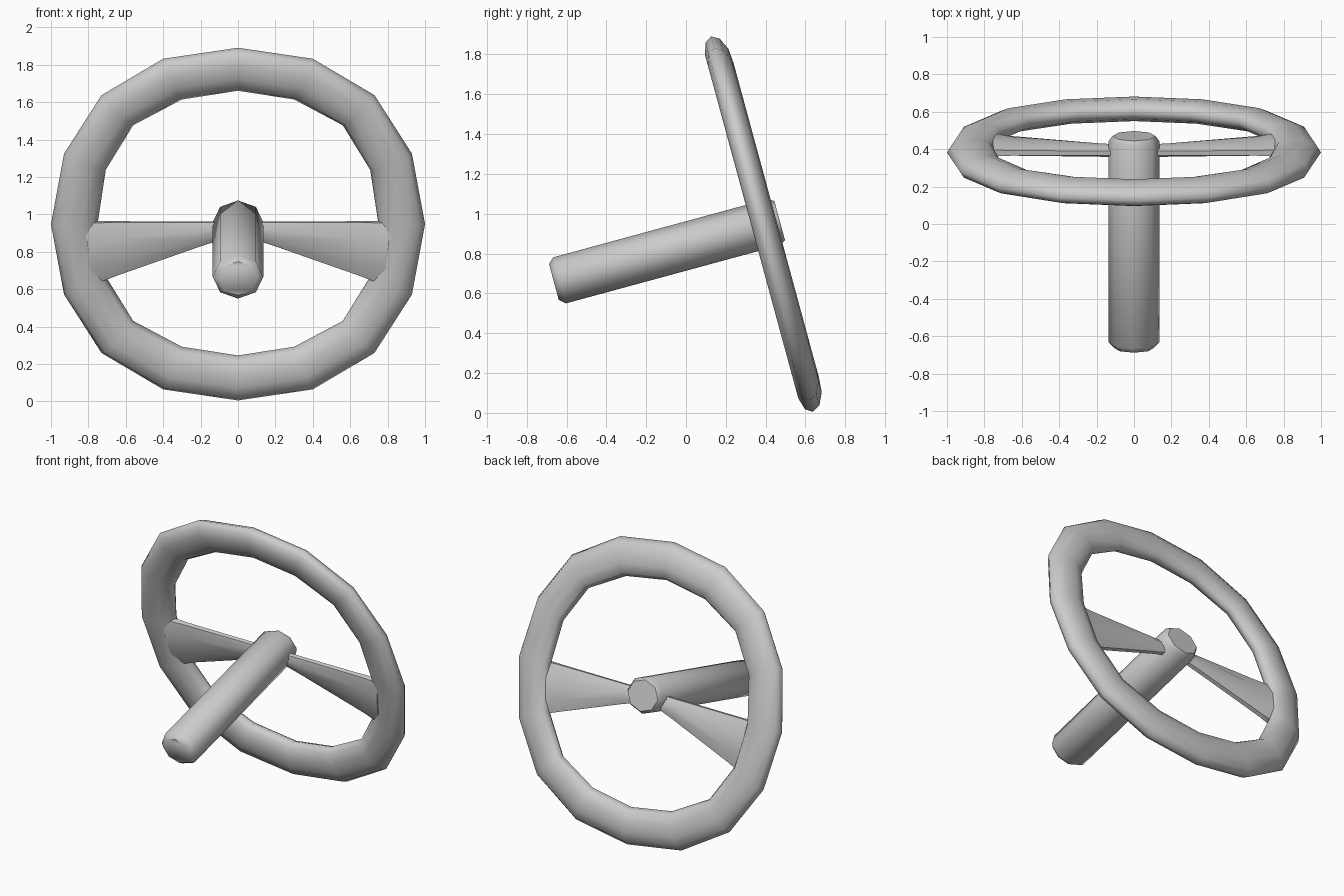
import bpy, bmesh, math
from mathutils import Matrix

cube = bpy.data.objects.get("Cube")
if cube:
    bpy.data.objects.remove(cube, do_unlink=True)

grey = bpy.data.materials.new("plain grey")
grey.use_nodes = True
colour = (0.6, 0.6, 0.6, 1)
grey.diffuse_color = colour
grey.node_tree.nodes["Principled BSDF"].inputs["Base Color"].default_value = colour

# Wheel frame: x across, y along the column axis, z up in the wheel plane
TILT = Matrix.Translation((0, 0.382, 0.948)) @ Matrix.Rotation(math.radians(15.2), 4, "X")


def loft(name, rings, closed=False, sharp=50):
    """Skin a list of point rings, capping the ends unless closed."""
    bm = bmesh.new()
    loops = [[bm.verts.new(p) for p in ring] for ring in rings]
    n = len(loops[0])
    pairs = list(zip(loops, loops[1:]))
    if closed:
        pairs.append((loops[-1], loops[0]))
    else:
        bm.faces.new(loops[0])
        bm.faces.new(loops[-1])
    for a, b in pairs:
        for i in range(n):
            j = (i + 1) % n
            bm.faces.new((a[i], a[j], b[j], b[i]))
    bmesh.ops.recalc_face_normals(bm, faces=bm.faces)
    mesh = bpy.data.meshes.new(name)
    bm.to_mesh(mesh)
    bm.free()
    mesh.materials.append(grey)
    obj = bpy.data.objects.new(name, mesh)
    obj.matrix_world = TILT
    bpy.context.collection.objects.link(obj)
    bpy.ops.object.select_all(action="DESELECT")
    obj.select_set(True)
    bpy.context.view_layer.objects.active = obj
    bpy.ops.object.shade_smooth_by_angle(angle=math.radians(sharp))
    return obj


def full_outline(quarter):
    """Mirror a quarter outline, from the side to the top, all the way round."""
    half = quarter + [(-x, z) for x, z in quarter[-2::-1]]
    return half + [(x, -z) for x, z in half[-2:0:-1]]


# Rim: sixteen segments with a flattened oval section
outer = full_outline([(1, 0), (0.93, 0.39), (0.73, 0.714), (0.4, 0.916), (0, 0.977)])
inner = full_outline([(0.75, 0), (0.707, 0.295), (0.56, 0.542), (0.3, 0.685), (0, 0.733)])
rim = []
for (ox, oz), (ix, iz) in zip(outer, inner):
    ring = []
    for k in range(10):
        a = math.tau * k / 10
        t = (1 - math.cos(a)) / 2
        ring.append((ox + (ix - ox) * t, 0.064 * math.sin(a) + 0.02 * t, oz + (iz - oz) * t))
    rim.append(ring)
loft("rim", rim, closed=True, sharp=80)


# Column: eight sides, chamfered at both ends
def column_ring(y, s):
    return [(0.135 * s * math.cos(k * math.pi / 4), y,
             0.12 * s * math.sin(k * math.pi / 4) - 0.006) for k in range(8)]


loft("column", [column_ring(-1.085, 0.78), column_ring(-1.055, 1),
                column_ring(0.062, 1), column_ring(0.09, 0.85)])


# Spokes: rounded bars, level on top and widening downward to the rim
def spoke_ring(x, top, bottom, depth, slant):
    ring = []
    mid, half = (top + bottom) / 2, (top - bottom) / 2
    for k in range(8):
        a = math.tau * (k + 0.5) / 8
        c = math.cos(a) / math.cos(math.pi / 8)
        ring.append((x + slant * c, depth * math.sin(a) / math.sin(3 * math.pi / 8),
                     mid + half * c))
    return ring


for side, name in ((1, "left_spoke"), (-1, "right_spoke")):
    rings = [spoke_ring(0.08, 0.012, -0.08, 0.03, 0),
             spoke_ring(0.2, 0.012, -0.12, 0.03, 0),
             spoke_ring(0.65, 0.012, -0.283, 0.034, 0),
             spoke_ring(0.74, 0.012, -0.31, 0.045, 0.02),
             spoke_ring(0.8, 0.012, -0.31, 0.05, 0.02)]
    loft(name, [[(side * x, y, z) for x, y, z in r] for r in rings], sharp=60)
